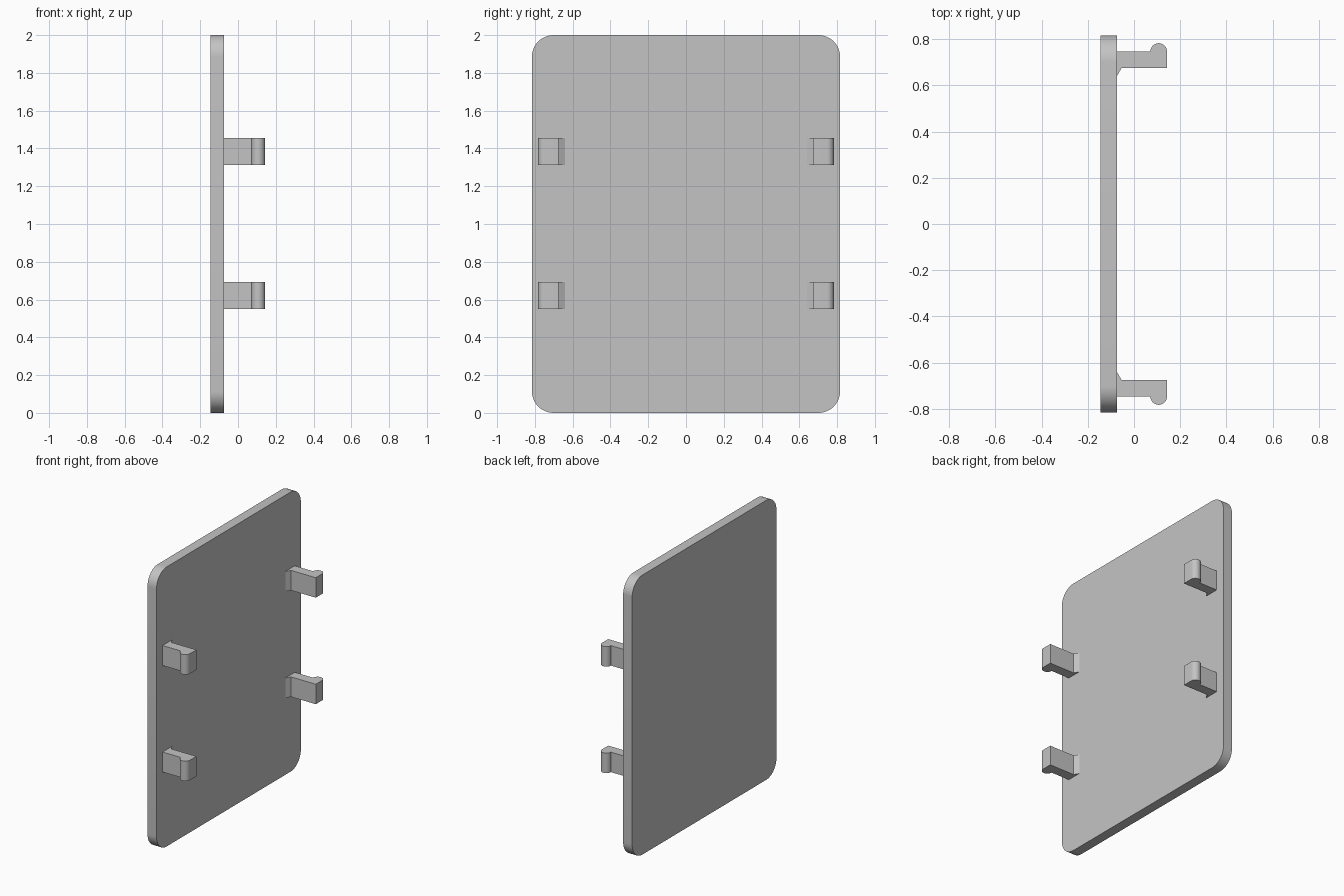
import bpy, bmesh, math

if "Cube" in bpy.data.objects:
    bpy.data.objects.remove(bpy.data.objects["Cube"], do_unlink=True)

grey = bpy.data.materials.new("light grey")
grey.use_nodes = True
colour = (0.55, 0.55, 0.55, 1)
grey.diffuse_color = colour
grey.node_tree.nodes["Principled BSDF"].inputs["Base Color"].default_value = colour


def arc(cx, cy, r, start, end, steps):
    """Points along a circular arc, angles in degrees."""
    angles = [math.radians(start + (end - start) * i / steps) for i in range(steps + 1)]
    return [(cx + r * math.cos(a), cy + r * math.sin(a)) for a in angles]


def extrude(name, points, offset):
    """Solid made by sweeping a closed outline of 3D points along offset."""
    bm = bmesh.new()
    face = bm.faces.new([bm.verts.new(p) for p in points])
    swept = bmesh.ops.extrude_face_region(bm, geom=[face])["geom"]
    verts = [v for v in swept if isinstance(v, bmesh.types.BMVert)]
    bmesh.ops.translate(bm, verts=verts, vec=offset)
    bmesh.ops.recalc_face_normals(bm, faces=bm.faces)
    mesh = bpy.data.meshes.new(name)
    bm.to_mesh(mesh)
    bm.free()
    mesh.materials.append(grey)
    obj = bpy.data.objects.new(name, mesh)
    bpy.context.collection.objects.link(obj)
    bpy.ops.object.select_all(action="DESELECT")
    obj.select_set(True)
    bpy.context.view_layer.objects.active = obj
    bpy.ops.object.shade_smooth_by_angle(angle=math.radians(30))
    return obj


# Upright panel with rounded corners
half_width, height, radius = 0.816, 2.0, 0.115
back, inner, tip = -0.145, -0.074, 0.143
outline = []
for i, (sy, z) in enumerate([(1, height - radius), (-1, height - radius),
                             (-1, radius), (1, radius)]):
    outline += arc(sy * (half_width - radius), z, radius, 90 * i, 90 * i + 90, 12)
extrude("panel", [(back, y, z) for y, z in outline], (inner - back, 0, 0))

# Snap clips: gusset at the root, straight arm, rounded catch at the tip
root = inner - 0.01
profile = [(root, 0.64), (inner, 0.64), (-0.054, 0.675), (tip, 0.675)]
profile += arc(0.107, 0.747, 0.036, 0, 180, 16)
profile += [(root, 0.747)]
for side, sy in (("front", -1), ("back", 1)):
    for level, z in (("lower", 0.55), ("upper", 1.312)):
        extrude(f"{side}_{level}_clip", [(x, sy * y, z) for x, y in profile],
                (0, 0, 0.143))
